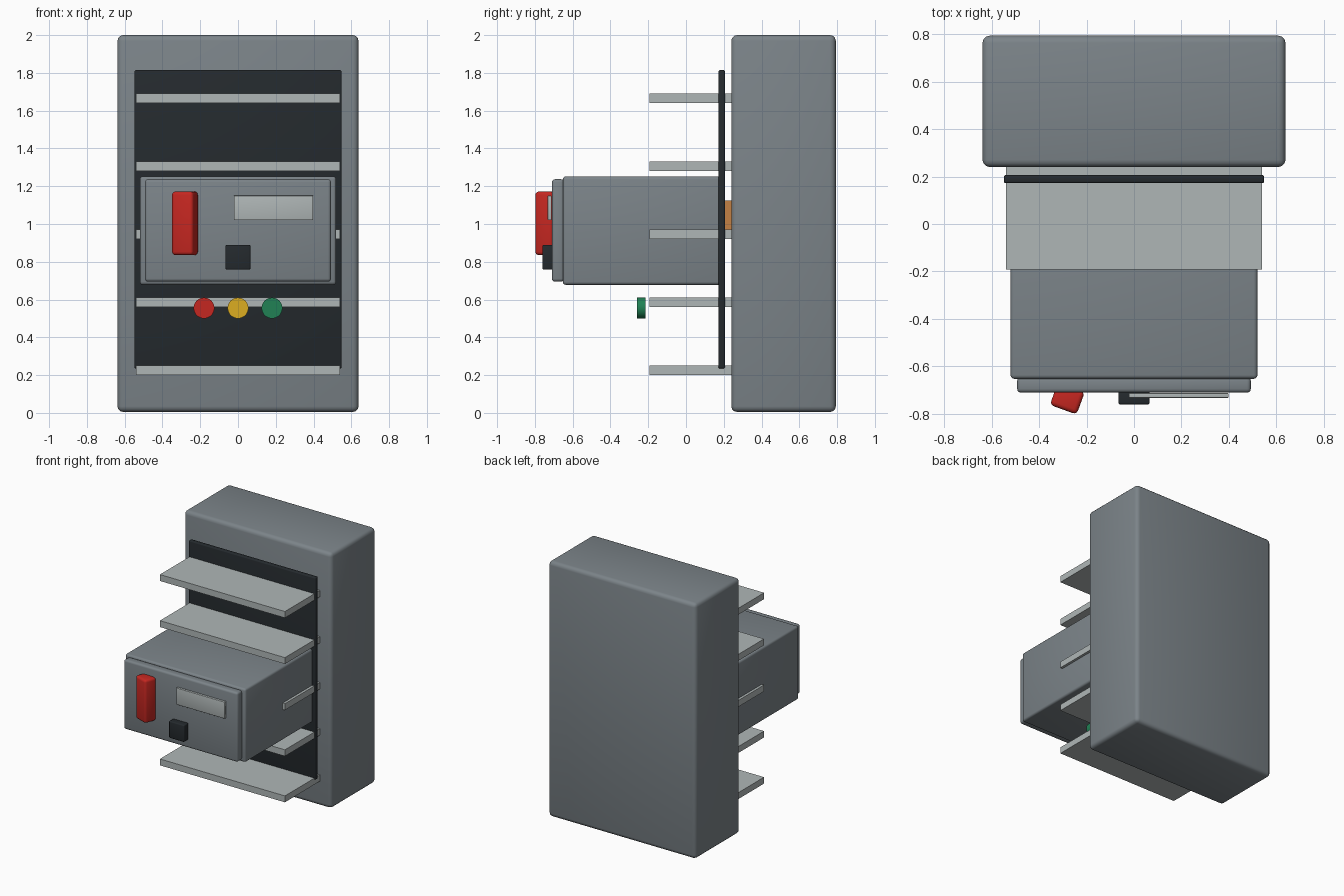
import bpy
import math

if "Cube" in bpy.data.objects:
    bpy.data.objects.remove(bpy.data.objects["Cube"])


def material(name, color):
    m = bpy.data.materials.new(name)
    m.diffuse_color = (*color, 1)
    m.use_nodes = True
    m.node_tree.nodes["Principled BSDF"].inputs["Base Color"].default_value = m.diffuse_color
    return m


STEEL = material("grey_steel", (0.20, 0.23, 0.25))
DARK = material("dark_panel", (0.018, 0.023, 0.027))
ZINC = material("light_zinc", (0.43, 0.47, 0.47))
COPPER = material("copper", (0.55, 0.22, 0.06))
RED = material("red", (0.56, 0.02, 0.015))
YELLOW = material("yellow", (0.72, 0.42, 0.015))
GREEN = material("green", (0.015, 0.22, 0.09))


def finish(ob, name, mat, bevel, segments=3):
    ob.name = name
    ob.data.materials.append(mat)
    if bevel:
        mod = ob.modifiers.new("Bevel", 'BEVEL')
        mod.width = bevel
        mod.segments = segments
        bpy.ops.object.modifier_apply(modifier=mod.name)
        bpy.ops.object.shade_smooth_by_angle(angle=math.radians(35))
    return ob


def box(name, x, y, z, mat, bevel=0.0, turn=0.0):
    """Box from (min, max) ranges, bevelled, then turned about its own vertical axis."""
    bpy.ops.mesh.primitive_cube_add(
        size=1, location=[(a + b) / 2 for a, b in (x, y, z)])
    ob = bpy.context.object
    ob.scale = [b - a for a, b in (x, y, z)]
    bpy.ops.object.transform_apply(location=False, rotation=False, scale=True)
    finish(ob, name, mat, bevel)
    ob.rotation_euler.z = math.radians(turn)
    return ob


# Cabinet and mounting panel
box("cabinet", (-0.638, 0.638), (0.24, 0.793), (0.005, 2.0), STEEL, 0.03)
box("back_panel", (-0.548, 0.548), (0.172, 0.206), (0.235, 1.815), DARK, 0.008)

# Shelf plates
for i in range(5):
    z = 0.225 + 0.36 * i
    box(f"shelf_{i + 1}", (-0.54, 0.54), (-0.192, 0.27), (z - 0.025, z + 0.025), ZINC)

# Withdrawable drawer unit with raised front plate
box("drawer_body", (-0.52, 0.52), (-0.652, 0.19), (0.678, 1.252), STEEL, 0.016)
box("drawer_front", (-0.492, 0.492), (-0.71, -0.645), (0.695, 1.237), STEEL, 0.016)

# Copper contacts at the rear of the drawer
for i, x in enumerate((-0.2, 0, 0.2)):
    box(f"contact_{i + 1}", (x - 0.03, x + 0.03), (0.15, 0.27), (0.97, 1.125), COPPER)

# Front controls
box("switch_handle", (-0.341, -0.221), (-0.785, -0.685), (0.835, 1.172), RED, 0.018, -20)
box("latch_button", (-0.066, 0.066), (-0.76, -0.70), (0.758, 0.89), DARK, 0.008)
box("label_plate", (-0.022, 0.398), (-0.732, -0.712), (1.02, 1.15), ZINC, 0.003)

# Indicator lamps
for name, x, mat in (("red", -0.18, RED), ("yellow", 0, YELLOW), ("green", 0.18, GREEN)):
    bpy.ops.mesh.primitive_cylinder_add(
        vertices=32, radius=0.055, depth=0.045,
        location=(x, -0.238, 0.555), rotation=(math.pi / 2, 0, 0))
    finish(bpy.context.object, f"{name}_lamp", mat, 0)
    bpy.ops.object.shade_smooth_by_angle(angle=math.radians(35))
